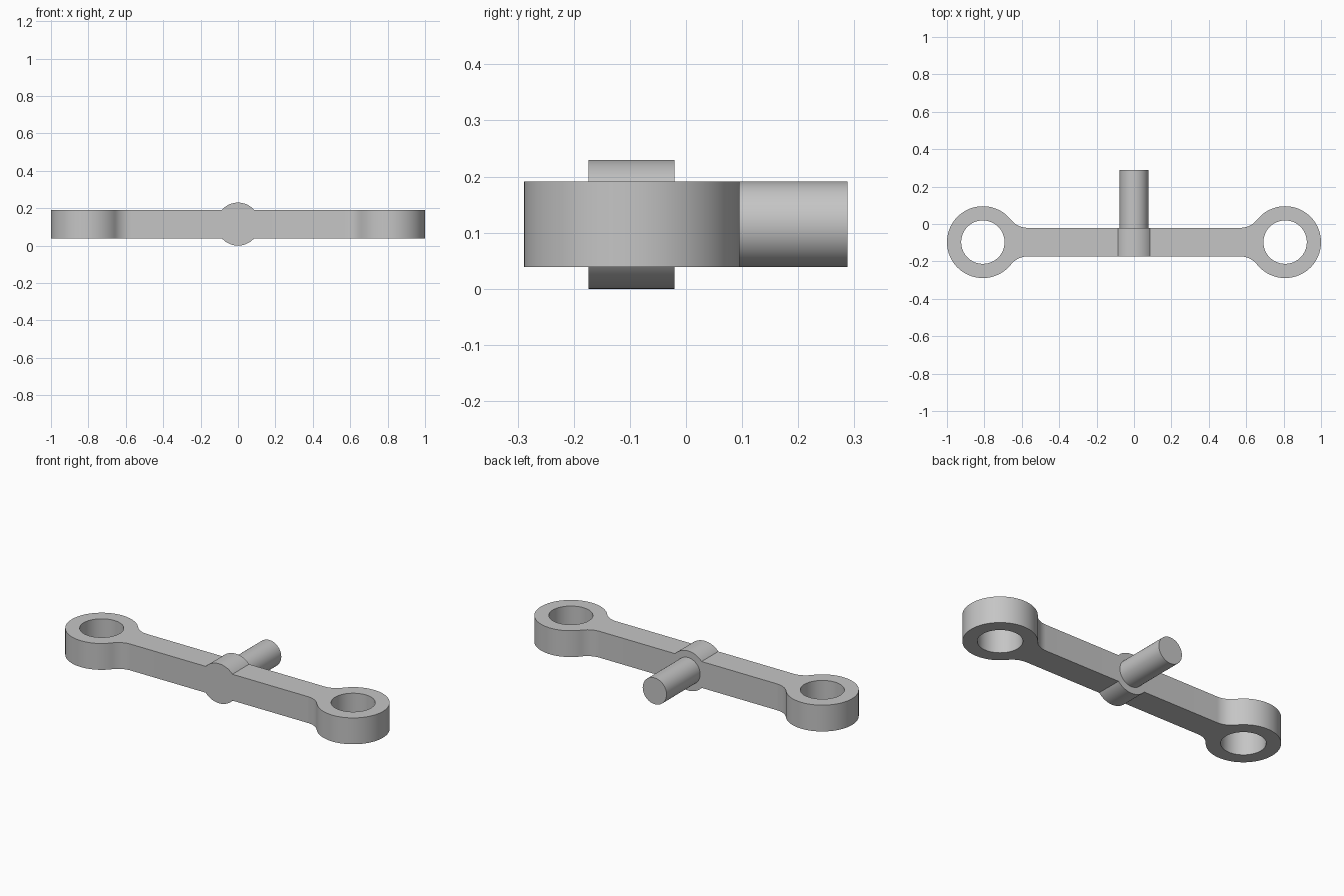
import bpy
import bmesh
from math import sin, cos, pi, sqrt, atan2, radians

if "Cube" in bpy.data.objects:
    bpy.data.objects.remove(bpy.data.objects["Cube"], do_unlink=True)

MID_Y, MID_Z = -0.097, 0.115   # centre of the link
HALF = 0.0765                  # half width and half thickness of the bar
EYE_X, EYE_R, HOLE_R = 0.808, 0.192, 0.116
FILLET = 0.115
BOSS_R, PIN_END = 0.115, 0.288

steel = bpy.data.materials.new("plain_grey")
steel.use_nodes = True
grey = (0.56, 0.56, 0.56, 1)
steel.diffuse_color = grey
steel.node_tree.nodes["Principled BSDF"].inputs["Base Color"].default_value = grey


def arc(cx, cy, r, a0, a1, steps):
    return [(cx + r * cos(a0 + (a1 - a0) * i / steps),
             cy + r * sin(a0 + (a1 - a0) * i / steps)) for i in range(steps + 1)]


def finish(obj):
    obj.data.materials.clear()
    obj.data.materials.append(steel)
    bpy.ops.object.select_all(action='DESELECT')
    obj.select_set(True)
    bpy.context.view_layer.objects.active = obj
    bpy.ops.object.shade_smooth_by_angle(angle=radians(30))


def rod(name, radius, y0, y1):
    bpy.ops.mesh.primitive_cylinder_add(
        vertices=64, radius=radius, depth=y1 - y0,
        location=(0, (y0 + y1) / 2, MID_Z), rotation=(pi / 2, 0, 0))
    obj = bpy.context.object
    obj.name = name
    finish(obj)


# Link outline: eye arc blended into the bar by tangent fillets
dx = sqrt((EYE_R + FILLET) ** 2 - (HALF + FILLET) ** 2)
blend = atan2(HALF + FILLET, -dx)
fx, fy = EYE_X - dx, HALF + FILLET
right_end = (arc(fx, -fy, FILLET, pi / 2, pi - blend, 12)
             + arc(EYE_X, 0, EYE_R, -blend, blend, 64)[1:-1]
             + arc(fx, fy, FILLET, blend - pi, -pi / 2, 12))
outline = right_end + [(-x, -y) for x, y in right_end]
holes = [arc(s * EYE_X, 0, HOLE_R, 0, 2 * pi, 64)[:-1] for s in (-1, 1)]

# Link body with an eye at each end
curve = bpy.data.curves.new("link_bar", 'CURVE')
curve.dimensions = '2D'
curve.fill_mode = 'BOTH'
curve.extrude = HALF
for loop in [outline] + holes:
    spline = curve.splines.new('POLY')
    spline.points.add(len(loop) - 1)
    spline.use_cyclic_u = True
    for point, (x, y) in zip(spline.points, loop):
        point.co = (x, y, 0, 1)
link = bpy.data.objects.new("link_bar", curve)
link.location = (0, MID_Y, MID_Z)
bpy.context.collection.objects.link(link)
bpy.ops.object.select_all(action='DESELECT')
link.select_set(True)
bpy.context.view_layer.objects.active = link
bpy.ops.object.convert(target='MESH')
link = bpy.context.object
bm = bmesh.new()
bm.from_mesh(link.data)
bmesh.ops.remove_doubles(bm, verts=bm.verts, dist=0.0001)
bmesh.ops.recalc_face_normals(bm, faces=bm.faces)
bm.to_mesh(link.data)
bm.free()
finish(link)

# Round boss across the bar and the pin behind it
rod("centre_boss", BOSS_R, MID_Y - HALF, MID_Y + HALF)
rod("pivot_pin", HALF, MID_Y, PIN_END)
